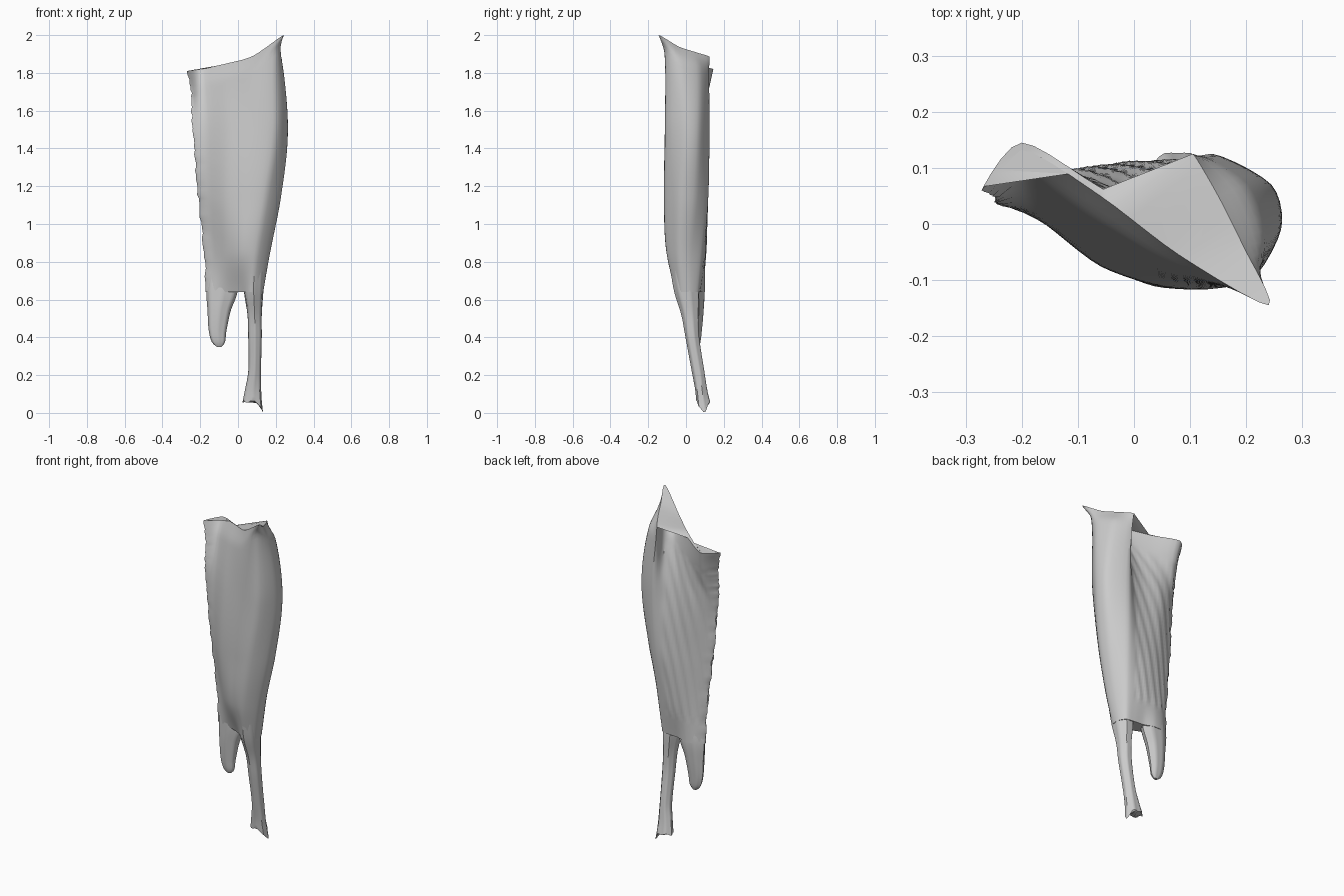
import bpy, bmesh, math, random

if "Cube" in bpy.data.objects:
    bpy.data.objects.remove(bpy.data.objects["Cube"])
random.seed(4)


def hermite(ts, vals, t, tension=1.0):
    """Smooth curve through vals at increasing parameters ts."""
    k = 0
    while k < len(ts) - 2 and t > ts[k + 1]:
        k += 1
    def slope(i):
        a, b = max(i - 1, 0), min(i + 1, len(ts) - 1)
        return tension * (vals[b] - vals[a]) / (ts[b] - ts[a])
    h = ts[k + 1] - ts[k]
    u = (t - ts[k]) / h
    return ((2*u**3 - 3*u**2 + 1) * vals[k] + (u**3 - 2*u**2 + u) * h * slope(k)
            + (3*u**2 - 2*u**3) * vals[k + 1] + (u**3 - u**2) * h * slope(k + 1))


def loft(name, rings, angle=40):
    """Skin closed rings of equal size and cap both ends."""
    bm = bmesh.new()
    rows = [[bm.verts.new(p) for p in r] for r in rings]
    n = len(rows[0])
    for a, b in zip(rows, rows[1:]):
        for j in range(n):
            bm.faces.new((a[j], a[(j + 1) % n], b[(j + 1) % n], b[j]))
    caps = [bm.faces.new(rows[0]), bm.faces.new(rows[-1])]
    bmesh.ops.triangulate(bm, faces=caps)
    bmesh.ops.recalc_face_normals(bm, faces=bm.faces)
    me = bpy.data.meshes.new(name)
    bm.to_mesh(me)
    bm.free()
    ob = bpy.data.objects.new(name, me)
    bpy.context.collection.objects.link(ob)
    bpy.context.view_layer.objects.active = ob
    ob.select_set(True)
    bpy.ops.object.shade_smooth_by_angle(angle=math.radians(angle))
    ob.select_set(False)
    return ob


# Belly sections: left edge, front (3), front corner, right side (2), ridge, back (4)
rim = [(-.27, .06), (-.2, .132), (-.06, .05), (.08, -.055), (.24, -.145), (.195, -.04),
       (.15, .05), (.105, .125), (.13, .05), (.165, -.06), (-.055, .062), (-.2, .145)]
neck = [(-.25, .05), (-.19, .085), (-.06, .0), (.08, -.085), (.2, -.112), (.235, -.03),
        (.2, .07), (.115, .122), (.115, .05), (.07, .01), (-.05, .065), (-.19, .125)]
upper = [(-.24, .035), (-.17, .02), (-.05, -.06), (.08, -.105), (.2, -.105), (.262, -.01),
         (.245, .07), (.14, .125), (.08, .09), (.0, .082), (-.1, .095), (-.19, .075)]
middle = [(-.212, .045), (-.15, -.005), (-.06, -.075), (.05, -.112), (.15, -.11), (.225, -.03),
          (.215, .05), (.14, .115), (.07, .113), (-.01, .108), (-.09, .098), (-.16, .075)]
lower = [(-.18, .055), (-.13, .015), (-.06, -.045), (.02, -.095), (.1, -.1), (.165, -.04),
         (.165, .02), (.125, .085), (.06, .1), (.0, .105), (-.07, .1), (-.13, .085)]
bottom = [(-.168, .06), (-.13, .03), (-.06, .02), (.01, -.01), (.07, -.06), (.125, -.03),
          (.133, .02), (.11, .065), (.06, .075), (.0, .08), (-.06, .1), (-.12, .095)]
rim_z = [1.81, 1.82, 1.85, 1.89, 2.0, 1.94, 1.91, 1.885, 1.875, 1.89, 1.84, 1.82]

sections = [bottom, lower, middle, upper, neck, rim]
levels = [.64, .85, 1.15, 1.5, 1.79, 1.88]
N, SUB, ROWS = 12, 5, 60


def point_z(lv, j):
    if lv == 5:
        return rim_z[j]
    return rim_z[j] - .09 if lv == 4 else levels[lv]


rings = []
for i in range(ROWS + 1):
    t = levels[0] + (levels[-1] - levels[0]) * i / ROWS
    ctrl = []
    for j in range(N):
        ctrl.append([hermite(levels, [s[j][a] for s in sections], t) for a in (0, 1)]
                    + [hermite(levels, [point_z(k, j) for k in range(6)], t)])
    ctrl[0][0] += random.uniform(-.005, .005)      # ragged left edge
    ring = []
    for q in range(N * SUB):
        j, f = divmod(q, SUB)
        pts = [ctrl[(j + d) % N] for d in (-1, 0, 1, 2)]
        p = [hermite([0, 1, 2, 3], [c[a] for c in pts], 1 + f / SUB + 1e-6, .8) for a in range(3)]
        if j >= 8 and .1 < i / ROWS < .9:          # slanting fibres on the back
            p[1] += .003 * math.sin(q * 1.6 + i * .55)
        ring.append(p)
    rings.append(ring)
loft("muscle_belly", rings)


def tube(name, prof, tip, sides=28, steps=30):
    """Elliptical tube from rows of z, centre x, centre y, radius x, radius y."""
    zs = [r[0] for r in prof]
    out = []
    for i in range(steps + 1):
        z = zs[0] + (zs[-1] - zs[0]) * i / steps
        cx, cy, rx, ry = [hermite(zs, [r[k] for r in prof], z) for k in (1, 2, 3, 4)]
        ring = []
        for s in range(sides):
            a = 2 * math.pi * s / sides
            g = 1 + .05 * math.sin(7 * a)          # shallow grooves
            drop = tip(a) * max(0, 1 - 5 * i / steps)
            ring.append((cx + rx * g * math.cos(a), cy + ry * g * math.sin(a), z - drop))
        out.append(ring)
    return loft(name, out)


# Tendon with a frayed, splayed end
tube("tendon", [(.06, .078, .092, .053, .036), (.12, .08, .082, .043, .032),
                (.22, .088, .065, .033, .033), (.4, .09, .035, .035, .036),
                (.52, .088, .022, .037, .045), (.64, .083, .005, .05, .064),
                (.76, .085, -.01, .055, .07)],
     lambda a: .055 * max(0, math.cos(a)) ** 3 + .006 * math.sin(5 * a))

# Free hanging lobe on the left
tube("side_lobe", [(.35, -.1, .06, .012, .008), (.37, -.103, .06, .032, .016),
                   (.43, -.108, .06, .045, .024), (.54, -.1, .06, .06, .034),
                   (.64, -.085, .06, .08, .039), (.74, -.085, .055, .07, .036)],
     lambda a: 0)
